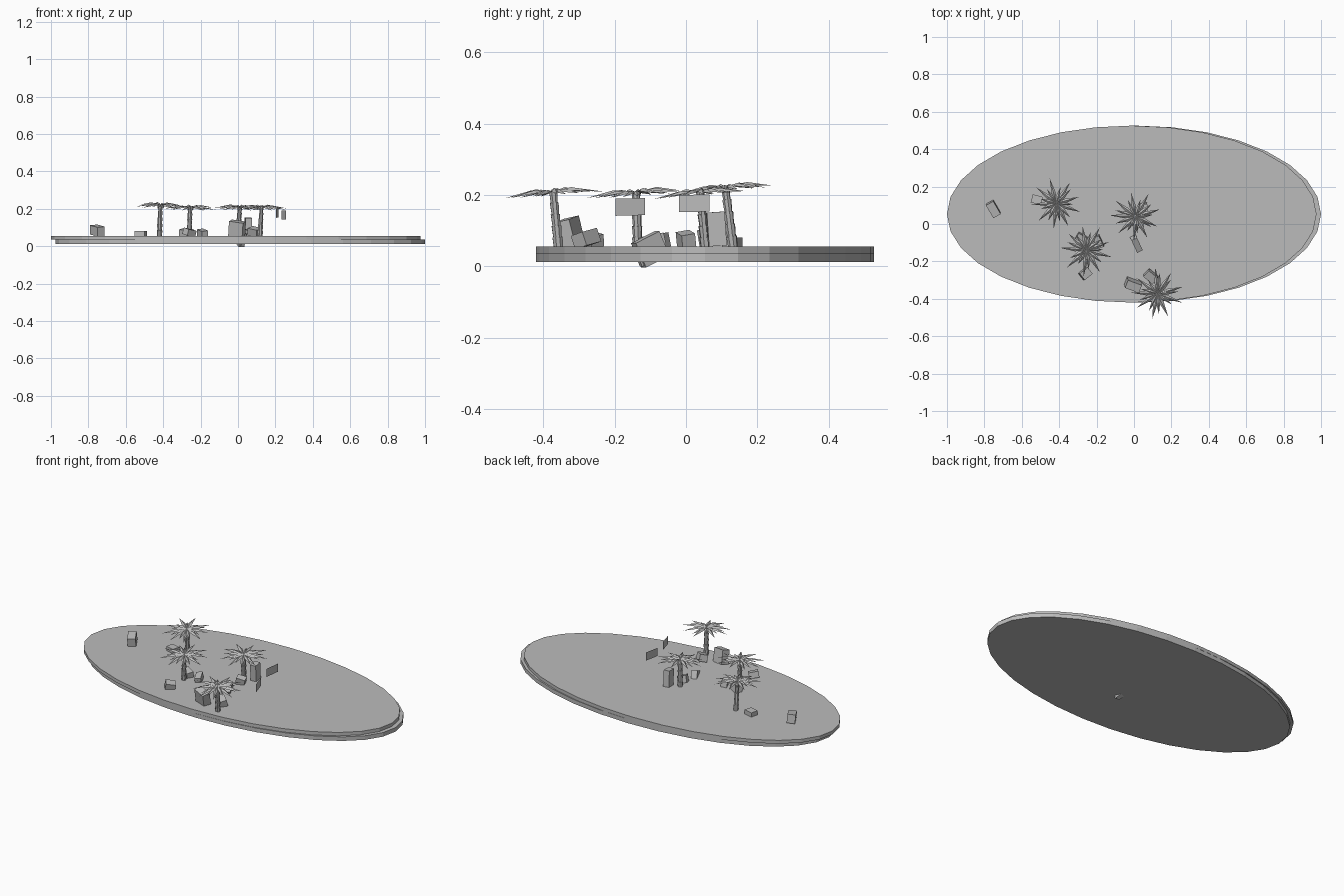
import bpy, bmesh, math, random
from mathutils import Vector, Matrix, Euler

if "Cube" in bpy.data.objects:
    bpy.data.objects.remove(bpy.data.objects["Cube"])
random.seed(4)

grey = bpy.data.materials.new("plain grey")
grey.use_nodes = True
grey.diffuse_color = (0.5, 0.5, 0.5, 1)
grey.node_tree.nodes["Principled BSDF"].inputs["Base Color"].default_value = (0.5, 0.5, 0.5, 1)


def finish(name, bm):
    mesh = bpy.data.meshes.new(name)
    bm.to_mesh(mesh)
    bm.free()
    mesh.materials.append(grey)
    obj = bpy.data.objects.new(name, mesh)
    bpy.context.collection.objects.link(obj)
    return obj


# Island slabs: two oval discs, shifted slightly against each other
def slab(name, x, z0, z1):
    bm = bmesh.new()
    m = Matrix.Translation((x, 0.053, (z0 + z1) / 2)) @ Matrix.Diagonal((0.988, 0.473, 1, 1))
    bmesh.ops.create_cone(bm, cap_ends=True, segments=32, radius1=1, radius2=1,
                          depth=z1 - z0, matrix=m)
    finish(name, bm)


slab("lower_slab", 0.012, 0.012, 0.036)
slab("upper_slab", -0.012, 0.036, 0.056)


# Palm trunk: stacked flaring rings leaning from foot to crown
def trunk(name, foot, head):
    bm = bmesh.new()
    foot, head = Vector(foot), Vector(head)
    step = (head - foot) / 5
    turn = step.to_track_quat('Z', 'Y').to_matrix().to_4x4()
    for i in range(5):
        m = Matrix.Translation(foot + step * (i + 0.5)) @ turn
        r = 0.0155 - 0.0008 * i
        bmesh.ops.create_cone(bm, cap_ends=True, segments=8, radius1=r * 0.85,
                              radius2=r, depth=step.length, matrix=m)
    finish(name, bm)


# Palm crown: pointed leaves, each folded along its middle rib
def crown(name, centre, leaves=18):
    bm = bmesh.new()
    c = Vector(centre)
    for i in range(leaves):
        a = math.tau * i / leaves + random.uniform(-0.1, 0.1)
        length = random.uniform(0.125, 0.142) if i % 2 else random.uniform(0.085, 0.115)
        out = Vector((math.cos(a), math.sin(a), 0))
        side = Vector((-out.y, out.x, 0))
        lift = random.uniform(-0.003, 0.003)

        def point(t, w, z):
            p = out * length * t + side * w
            return bm.verts.new(c + p + Vector((0, 0, z + 0.08 * p.y)))

        root = point(0, 0, 0)
        rib = point(0.45, 0, 0.008 + lift)
        tip = point(1, 0, -0.008 + lift)
        for s in (-1, 1):
            edge = point(0.42, s * 0.0115, 0.0 + lift)
            bm.faces.new((root, edge, rib) if s < 0 else (root, rib, edge))
            bm.faces.new((edge, tip, rib) if s < 0 else (rib, tip, edge))
    finish(name, bm)


palms = [
    ("back_right_palm", (-0.42, 0.132, 0.05), (-0.415, 0.11, 0.222)),
    ("centre_palm", (0.0, 0.055, 0.05), (0.01, 0.04, 0.21)),
    ("right_palm", (-0.262, -0.135, 0.05), (-0.255, -0.14, 0.208)),
    ("front_palm", (0.118, -0.357, 0.05), (0.125, -0.372, 0.21)),
]
for name, foot, head in palms:
    trunk(name + "_trunk", foot, head)
    crown(name + "_crown", head)


# Tumbled boxes: centre, size, tilt in degrees
def crate(name, centre, size, tilt):
    bm = bmesh.new()
    rot = Euler([math.radians(t) for t in tilt]).to_matrix().to_4x4()
    m = Matrix.Translation(centre) @ rot @ Matrix.Diagonal((*size, 1))
    bmesh.ops.create_cube(bm, size=1, matrix=m)
    finish(name, bm)


crate("far_crate", (-0.752, 0.08, 0.084), (0.08, 0.045, 0.05), (5, 8, -60))
crate("back_crate", (-0.52, 0.13, 0.068), (0.055, 0.045, 0.026), (0, 0, -15))
crate("right_crate_back", (-0.275, -0.08, 0.07), (0.07, 0.04, 0.04), (10, 5, -30))
crate("right_crate_front", (-0.26, -0.265, 0.074), (0.055, 0.045, 0.035), (12, 10, 40))
crate("right_crate_side", (-0.19, -0.095, 0.07), (0.065, 0.035, 0.035), (8, 10, -65))
crate("front_crate_large", (-0.005, -0.325, 0.094), (0.08, 0.045, 0.08), (12, 8, -20))
crate("front_crate_small", (0.09, -0.28, 0.078), (0.065, 0.045, 0.04), (15, 10, -40))
crate("centre_crate_sunk", (0.01, -0.10, 0.048), (0.08, 0.033, 0.075), (0, 25, -65))
crate("centre_crate_low", (0.02, 0.0, 0.075), (0.05, 0.04, 0.04), (10, 12, 20))
crate("centre_crate_tall", (0.055, 0.085, 0.105), (0.05, 0.035, 0.095), (0, 4, -85))


# Floating upright panels
def panel(name, a, b, z0, z1):
    bm = bmesh.new()
    bm.faces.new([bm.verts.new(p) for p in
                  ((*a, z0), (*b, z0 + 0.002), (*b, z1), (*a, z1 - 0.002))])
    finish(name, bm)


panel("back_panel", (0.203, -0.02), (0.217, 0.066), 0.152, 0.202)
panel("front_panel", (0.257, -0.198), (0.232, -0.115), 0.142, 0.192)

# A crate corner reaches just below the slab, down to the ground
crate("ground_peg", (0.02, -0.12, 0.01), (0.02, 0.015, 0.0135), (0, 25, -65))
